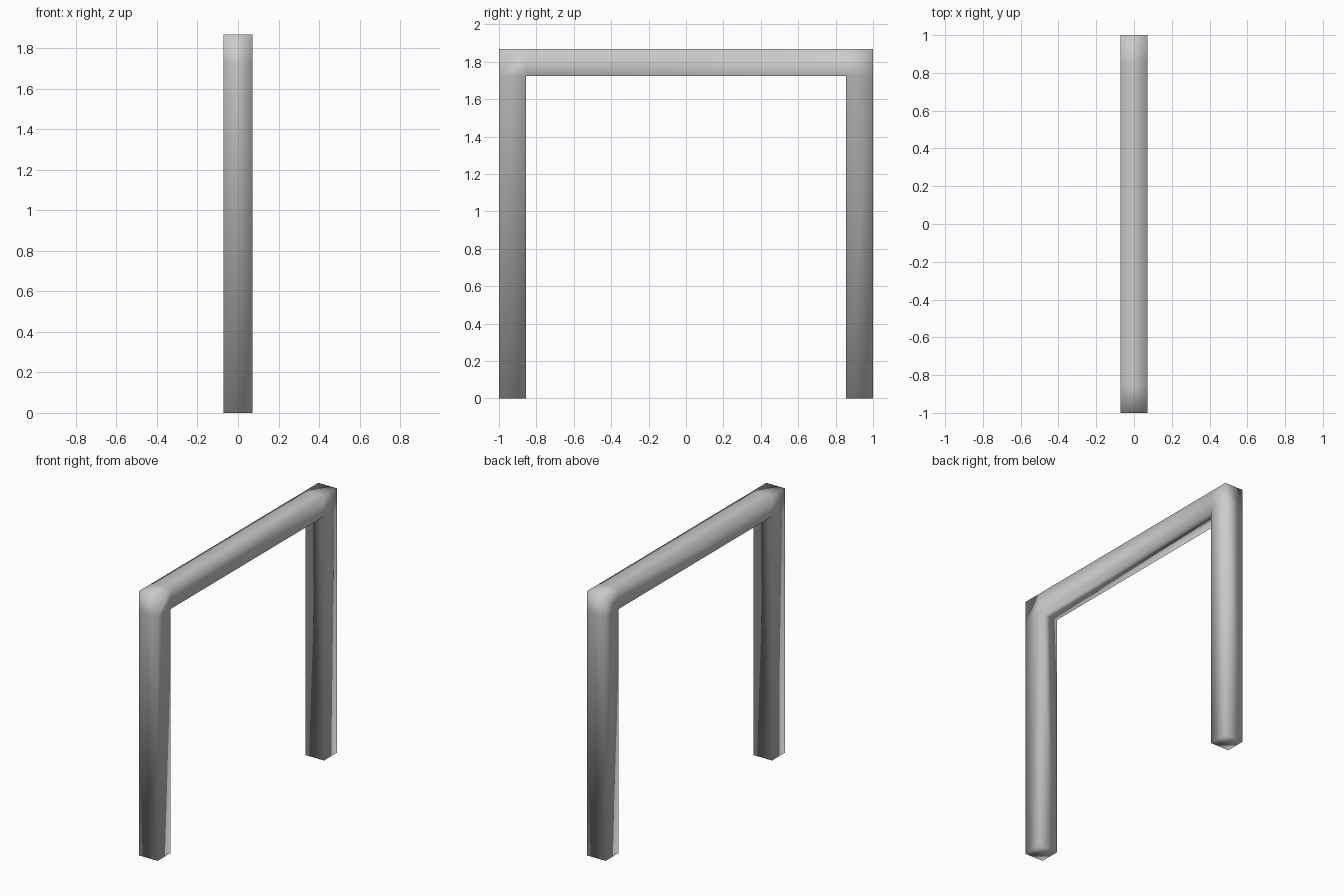
import bpy, bmesh
from mathutils import Vector

if "Cube" in bpy.data.objects:
    bpy.data.objects.remove(bpy.data.objects["Cube"])

T = 0.144            # square beam thickness
H = 1.867            # overall height
ys = [-1.0, -1.0 + T, 1.0 - T, 1.0]
zs = [0.0, H - T, H]

bm = bmesh.new()
grid = {}

def vert(i, j):
    if (i, j) not in grid:
        grid[i, j] = bm.verts.new((-T / 2, ys[i], zs[j]))
    return grid[i, j]

# Side profile cells: two legs, two corner blocks, one crossbar
for i, j in [(0, 0), (2, 0), (0, 1), (1, 1), (2, 1)]:
    bm.faces.new([vert(i, j), vert(i + 1, j), vert(i + 1, j + 1), vert(i, j + 1)])

# Extrude the profile across the beam width
res = bmesh.ops.extrude_face_region(bm, geom=bm.faces[:], use_keep_orig=True)
moved = [g for g in res["geom"] if isinstance(g, bmesh.types.BMVert)]
bmesh.ops.translate(bm, verts=moved, vec=Vector((T, 0, 0)))
bmesh.ops.recalc_face_normals(bm, faces=bm.faces[:])

# Smooth shading over every edge
for f in bm.faces:
    f.smooth = True

mesh = bpy.data.meshes.new("arch_frame")
bm.to_mesh(mesh)
bm.free()
bpy.context.collection.objects.link(bpy.data.objects.new("arch_frame", mesh))
